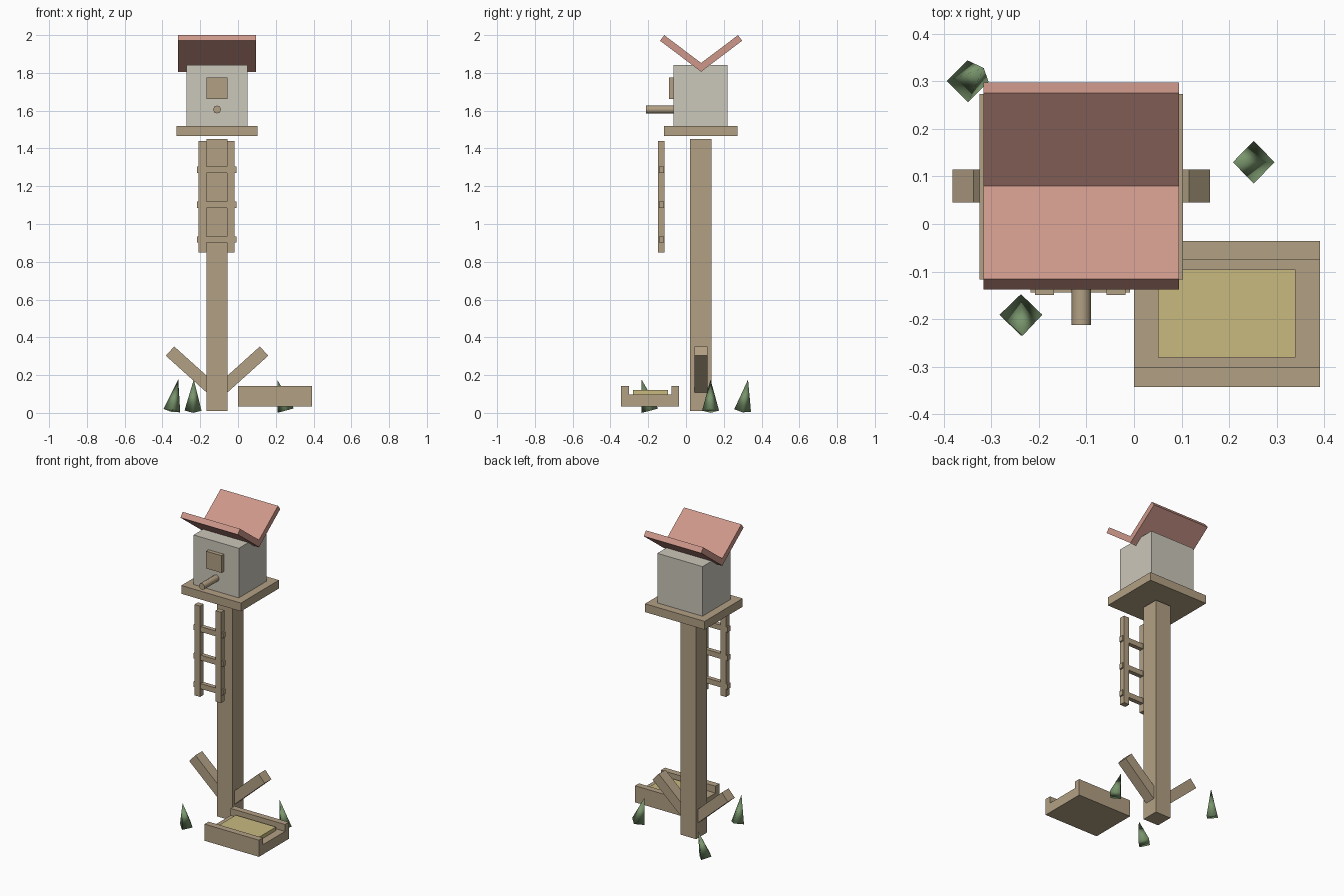
import bpy
from math import radians, cos, sin
from mathutils import Matrix, Vector

cube = bpy.data.objects.get("Cube")
if cube:
    bpy.data.objects.remove(cube, do_unlink=True)


def material(name, rgb):
    m = bpy.data.materials.new(name)
    m.use_nodes = True
    m.diffuse_color = (*rgb, 1)
    m.node_tree.nodes["Principled BSDF"].inputs["Base Color"].default_value = (*rgb, 1)
    return m


WOOD = material("tan wood", (0.445, 0.352, 0.231))
WALL = material("pale grey wall", (0.6, 0.57, 0.49))
ROOF = material("pink roof", (0.61, 0.31, 0.255))
SEED = material("yellow seed", (0.58, 0.49, 0.215))
LEAF = material("green leaf", (0.19, 0.3, 0.15))

CX, CY = -0.111, 0.078  # centre of the birdhouse post


def finish(obj, name, mat, smooth=False):
    obj.name = name
    obj.data.materials.append(mat)
    if smooth:
        bpy.ops.object.shade_smooth()
    return obj


def box(name, x, y, z, mat, tilt=(0, 0, 0)):
    """Box from (low, high) extents on each axis, tilted about its centre."""
    spans = (x, y, z)
    bpy.ops.mesh.primitive_cube_add(size=1, location=[sum(s) / 2 for s in spans], rotation=tilt)
    obj = bpy.context.object
    obj.data.transform(Matrix.Diagonal([s[1] - s[0] for s in spans] + [1]))
    return finish(obj, name, mat)


def around(centre, width):
    return (centre - width / 2, centre + width / 2)


# Post and platform
box("post", around(CX, 0.111), around(CY, 0.113), (0.01, 1.45), WOOD)
box("platform", around(CX, 0.428), around(CY, 0.39), (1.466, 1.52), WOOD)

# House with door plaque and perch
box("house", around(CX, 0.325), around(CY, 0.286), (1.52, 1.842), WALL)
box("door", around(CX, 0.11), (-0.09, -0.06), (1.663, 1.775), WOOD)
bpy.ops.mesh.primitive_cylinder_add(vertices=8, radius=0.021, depth=0.15,
                                    location=(CX, -0.137, 1.606), rotation=(radians(90), 0, 0))
finish(bpy.context.object, "perch", WOOD)
bpy.ops.object.shade_smooth_by_angle(angle=radians(60))

# Butterfly roof slabs and the diagonal braces, mirrored
for side, label in ((-1, "front"), (1, "back")):
    box(label + "_roof", around(CX, 0.412), around(0.08 + side * 0.097, 0.274),
        around(1.9025, 0.037), ROOF, (side * radians(37), 0, 0))
for side, label in ((-1, "right"), (1, "left")):
    box(label + "_brace", around(CX + side * 0.13, 0.32), around(0.08, 0.07),
        around(0.22, 0.066), WOOD, (0, -side * radians(42), 0))

# Ladder
for side, label in ((-1, "right"), (1, "left")):
    box(label + "_ladder_rail", around(CX - 0.002 + side * 0.075, 0.04),
        (-0.149, -0.113), (0.85, 1.44), WOOD)
for i in range(3):
    box("ladder_rung", around(CX - 0.002, 0.21), (-0.144, -0.116),
        around(0.918 + i * 0.185, 0.034), WOOD)

# Feeder tray
box("tray_base", (0, 0.391), (-0.303, -0.075), (0.035, 0.098), WOOD)
box("tray_front", (0, 0.391), (-0.343, -0.302), (0.035, 0.143), WOOD)
box("tray_back", (0, 0.391), (-0.076, -0.036), (0.035, 0.143), WOOD)
box("seed", (0.051, 0.34), (-0.281, -0.096), (0.09, 0.121), SEED)

# Leaning four-sided grass tufts: base centre and lean direction
LEAN = radians(15)
for x, y, heading in ((-0.35, 0.3, 40), (0.252, 0.13, 180), (-0.238, -0.191, 275)):
    a = radians(heading)
    axis = Vector((sin(LEAN) * cos(a), sin(LEAN) * sin(a), cos(LEAN)))
    bpy.ops.mesh.primitive_cone_add(vertices=4, radius1=0.045, depth=0.17,
                                    location=Vector((x, y, 0.012)) + axis * 0.085)
    tuft = bpy.context.object
    tuft.rotation_euler = Matrix.Rotation(LEAN, 3, Vector((-sin(a), cos(a), 0))).to_euler()
    finish(tuft, "grass_tuft", LEAF, smooth=True)
